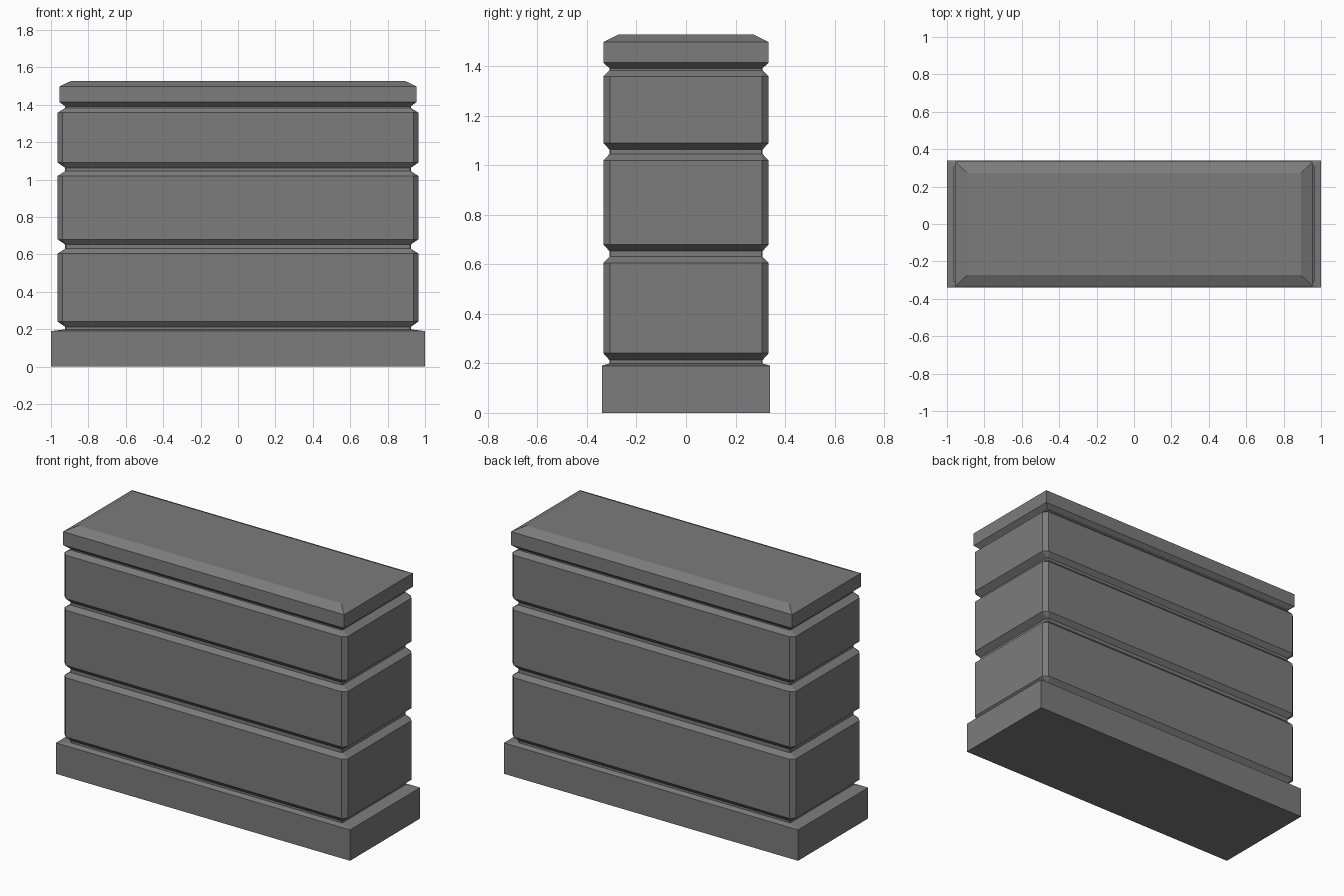
import bpy, bmesh

if "Cube" in bpy.data.objects:
    bpy.data.objects.remove(bpy.data.objects["Cube"])

OUT = (0.964, 0.334)    # half size of the blocks
NECK = (0.924, 0.309)   # half size of the grooves between them

stone = bpy.data.materials.new("dark_stone")
stone.diffuse_color = (0.2, 0.2, 0.2, 1)
stone.use_nodes = True
stone.node_tree.nodes["Principled BSDF"].inputs["Base Color"].default_value = stone.diffuse_color


def outline(hx, hy, c):
    """Rectangle outline with corners cut by c (sharp when c is 0)."""
    if c == 0:
        return [(-hx, -hy), (hx, -hy), (hx, hy), (-hx, hy)]
    return [(-hx + c, -hy), (hx - c, -hy), (hx, -hy + c), (hx, hy - c),
            (hx - c, hy), (-hx + c, hy), (-hx, hy - c), (-hx, -hy + c)]


def loft(name, rings, close_bottom=False, close_top=False):
    """Skin a stack of (half x, half y, z, corner cut) outlines."""
    bm = bmesh.new()
    loops = [[bm.verts.new((x, y, z)) for x, y in outline(hx, hy, c)]
             for hx, hy, z, c in rings]
    for a, b in zip(loops, loops[1:]):
        n = len(a)
        for i in range(n):
            j = (i + 1) % n
            bm.faces.new((a[i], a[j], b[j], b[i]))
    if close_bottom:
        bm.faces.new(loops[0][::-1])
    if close_top:
        bm.faces.new(loops[-1])
    me = bpy.data.meshes.new(name)
    bm.to_mesh(me)
    bm.free()
    me.materials.append(stone)
    bpy.context.collection.objects.link(bpy.data.objects.new(name, me))


def block_ring(t, z):
    """t = 0 at the full block size, 1 at the groove."""
    hx, hy = (o + (n - o) * t for o, n in zip(OUT, NECK))
    return (hx, hy, z, 0.026 - 0.022 * t)


# plinth, its top rising slightly to the first groove
loft("plinth", [(1, 0.34, 0, 0), (1, 0.34, 0.19, 0), (*NECK, 0.2, 0)],
     close_bottom=True)

# body: three chamfered blocks separated by grooves
rings = [block_ring(1, 0.198)]
for z0, z1 in [(0.213, 0.631), (0.653, 1.046), (1.063, 1.384)]:
    rings += [block_ring(1, z0), block_ring(0, z0 + 0.028),
              block_ring(0, z1 - 0.026), block_ring(1, z1)]
rings.append(block_ring(1, 1.394))
loft("stacked_blocks", rings)

# cap slab with sloped underside and chamfered top
loft("cap", [(*NECK, 1.392, 0), (0.955, 0.334, 1.415, 0),
             (0.955, 0.334, 1.498, 0), (0.893, 0.273, 1.528, 0)], close_top=True)
